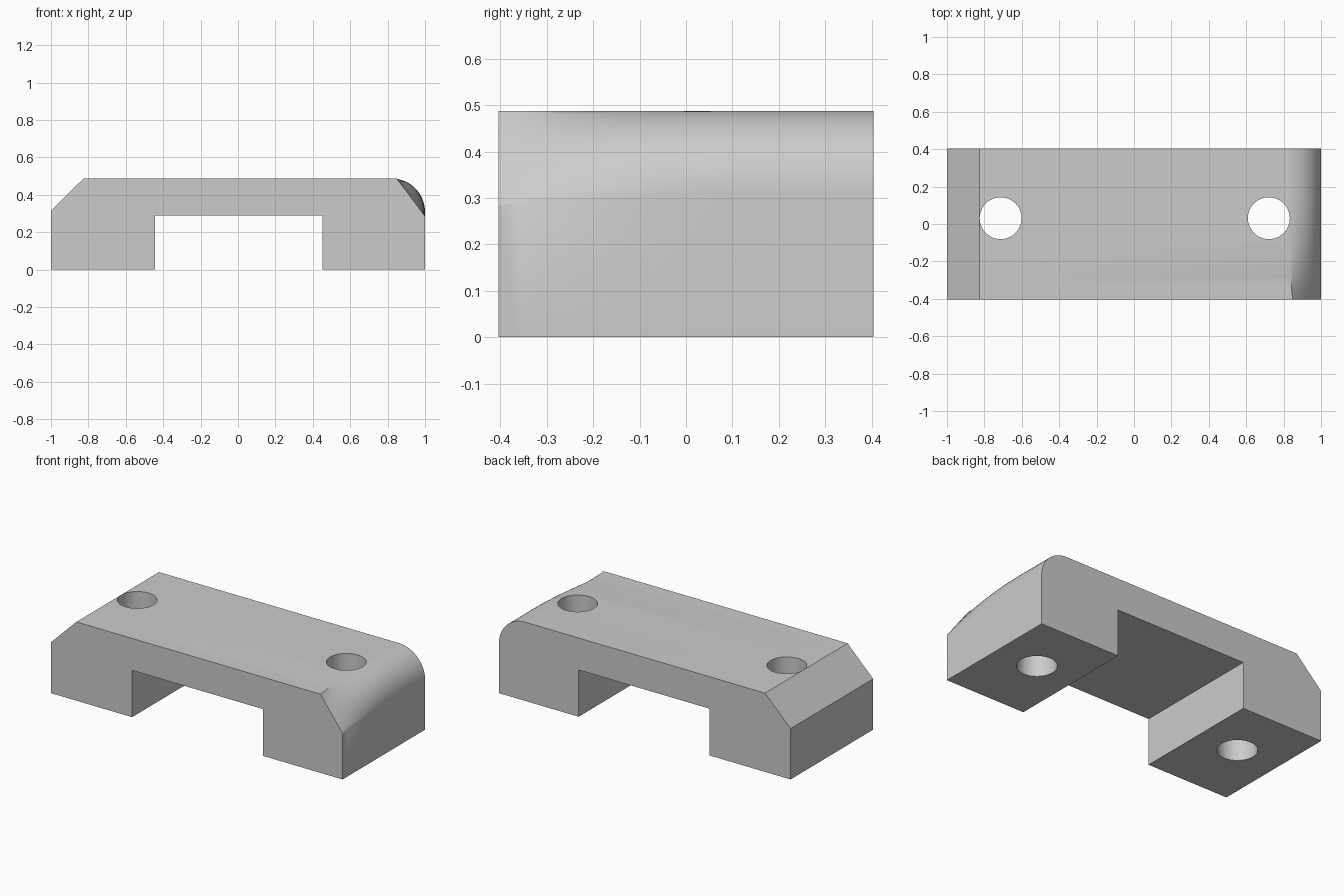
import bpy, bmesh, math
from mathutils import Vector

cube = bpy.data.objects.get("Cube")
if cube:
    bpy.data.objects.remove(cube, do_unlink=True)

# Single grey material
grey = bpy.data.materials.new("plain grey")
grey.use_nodes = True
grey.diffuse_color = (0.6, 0.6, 0.6, 1)
grey.node_tree.nodes["Principled BSDF"].inputs["Base Color"].default_value = (0.6, 0.6, 0.6, 1)

HALF, TOP, STEPS, ROWS = 0.404, 0.488, 14, 20
BLEND = 0.55  # depth over which the flat corner swells into the round one


def section(y):
    """Bridge outline at depth y: flat right corner in front, round behind."""
    s = min(1, (y + HALF) / BLEND)
    f = 1 - (1 - s) ** 2
    flat_a, flat_b = Vector((0.848, TOP)), Vector((1, 0.285))
    r = 0.18
    pts = [(-1, 0), (-1, 0.315), (-0.825, TOP)]
    for i in range(STEPS + 1):
        u = i / STEPS
        a = u * math.pi / 2
        arc = Vector((1 - r + r * math.sin(a), TOP - r + r * math.cos(a)))
        pts.append(tuple(flat_a.lerp(flat_b, u).lerp(arc, f)))
    pts += [(1, 0), (0.453, 0), (0.453, 0.29), (-0.443, 0.29), (-0.443, 0)]
    return pts


# Bridge body: lofted sections with capped ends
bm = bmesh.new()
rows = []
for j in range(ROWS + 1):
    y = -HALF + 2 * HALF * j / ROWS
    rows.append([bm.verts.new((x, y, z)) for x, z in section(y)])
for a, b in zip(rows, rows[1:]):
    for i in range(len(a)):
        k = (i + 1) % len(a)
        bm.faces.new((a[i], a[k], b[k], b[i]))
bm.faces.new(rows[0])
bm.faces.new(rows[-1])
bmesh.ops.recalc_face_normals(bm, faces=bm.faces)
mesh = bpy.data.meshes.new("bridge_body")
bm.to_mesh(mesh)
bm.free()
mesh.materials.append(grey)
body = bpy.data.objects.new("bridge_body", mesh)
bpy.context.collection.objects.link(body)

# Bolt holes through both feet
for name, x in (("right_hole_cutter", -0.713), ("left_hole_cutter", 0.721)):
    bpy.ops.mesh.primitive_cylinder_add(vertices=48, radius=0.112, depth=2, location=(x, 0.031, 0.2))
    cutter = bpy.context.object
    cutter.name = name
    cutter.hide_render = True
    cutter.data.materials.append(grey)
    mod = body.modifiers.new("bolt_hole", "BOOLEAN")
    mod.operation, mod.solver, mod.object = "DIFFERENCE", "EXACT", cutter
    bpy.ops.object.select_all(action="DESELECT")
    body.select_set(True)
    bpy.context.view_layer.objects.active = body
    bpy.ops.object.modifier_apply(modifier=mod.name)
    bpy.data.objects.remove(cutter, do_unlink=True)

bpy.ops.object.shade_smooth_by_angle(angle=math.radians(30))
